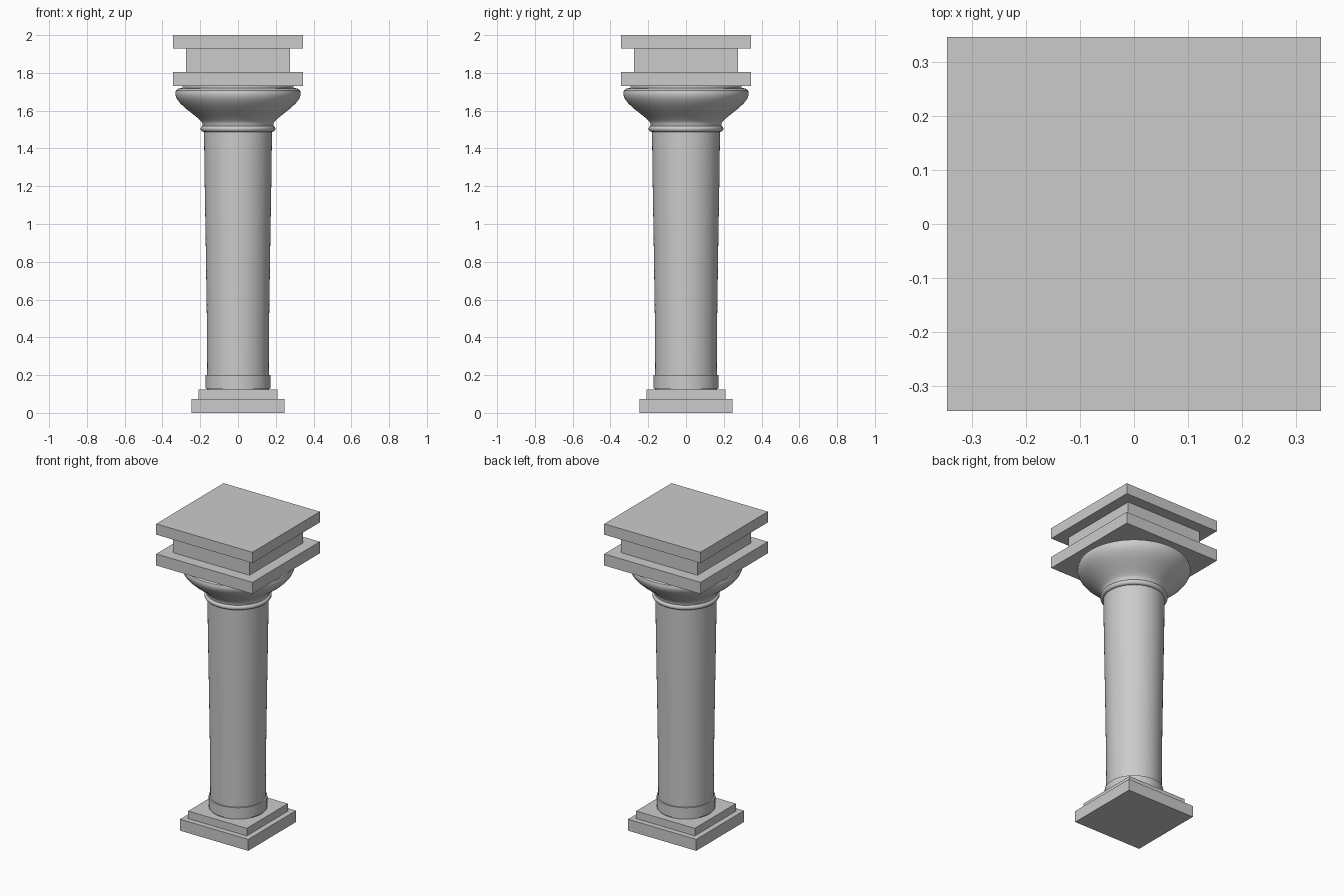
import bpy
import bmesh
import math

cube = bpy.data.objects.get("Cube")
if cube:
    bpy.data.objects.remove(cube, do_unlink=True)

stone = bpy.data.materials.new("grey_stone")
stone.use_nodes = True
GREY = (0.6, 0.6, 0.6, 1.0)
stone.diffuse_color = GREY
stone.node_tree.nodes["Principled BSDF"].inputs["Base Color"].default_value = GREY


def add_object(name, bm):
    bmesh.ops.recalc_face_normals(bm, faces=bm.faces)
    mesh = bpy.data.meshes.new(name)
    bm.to_mesh(mesh)
    bm.free()
    mesh.materials.append(stone)
    obj = bpy.data.objects.new(name, mesh)
    bpy.context.collection.objects.link(obj)
    return obj


def slab(name, half, bottom, top):
    """Square block centred on the column axis."""
    bm = bmesh.new()
    bmesh.ops.create_cube(bm, size=1)
    for v in bm.verts:
        v.co = (v.co.x * 2 * half, v.co.y * 2 * half,
                top if v.co.z > 0 else bottom)
    return add_object(name, bm)


def turned(name, profile, sides=64):
    """Spin a (radius, height) profile and cap both ends."""
    bm = bmesh.new()
    rings = []
    for r, z in profile:
        rings.append([bm.verts.new((r * math.cos(i * math.tau / sides),
                                    r * math.sin(i * math.tau / sides), z))
                      for i in range(sides)])
    for low, high in zip(rings, rings[1:]):
        for i in range(sides):
            j = (i + 1) % sides
            bm.faces.new((low[i], low[j], high[j], high[i]))
    bm.faces.new(rings[0])
    bm.faces.new(rings[-1])
    obj = add_object(name, bm)
    bpy.ops.object.select_all(action="DESELECT")
    obj.select_set(True)
    bpy.context.view_layer.objects.active = obj
    bpy.ops.object.shade_smooth_by_angle(angle=math.radians(35))
    return obj


# Stepped square base
slab("base_plinth", 0.245, 0, 0.074)
slab("base_step", 0.21, 0.074, 0.123)

# Round shaft, widening slightly upwards
turned("shaft_foot", [(0.165, 0.123), (0.165, 0.13), (0.172, 0.13), (0.172, 0.2)])
turned("shaft", [(0.163, 0.19), (0.165, 0.5), (0.171, 0.9),
                 (0.177, 1.25), (0.18, 1.5)])

# Rounded collar
collar = [(0.182 + 0.016 * math.cos(a), 1.504 + 0.016 * math.sin(a))
          for a in [math.pi * (k / 8 - 0.5) for k in range(9)]]
turned("neck_collar", collar)

# Flared capital with a rolled lip
turned("capital", [(0.187, 1.5), (0.187, 1.532), (0.196, 1.545), (0.212, 1.56),
                   (0.24, 1.583), (0.275, 1.61), (0.305, 1.638), (0.322, 1.66),
                   (0.331, 1.68), (0.332, 1.695), (0.328, 1.708),
                   (0.315, 1.717), (0.295, 1.721)])
turned("capital_rim", [(0.295, 1.715), (0.295, 1.732)])

# Square top blocks
slab("lower_abacus", 0.345, 1.73, 1.805)
slab("frieze_block", 0.274, 1.805, 1.93)
slab("top_abacus", 0.345, 1.93, 2)
